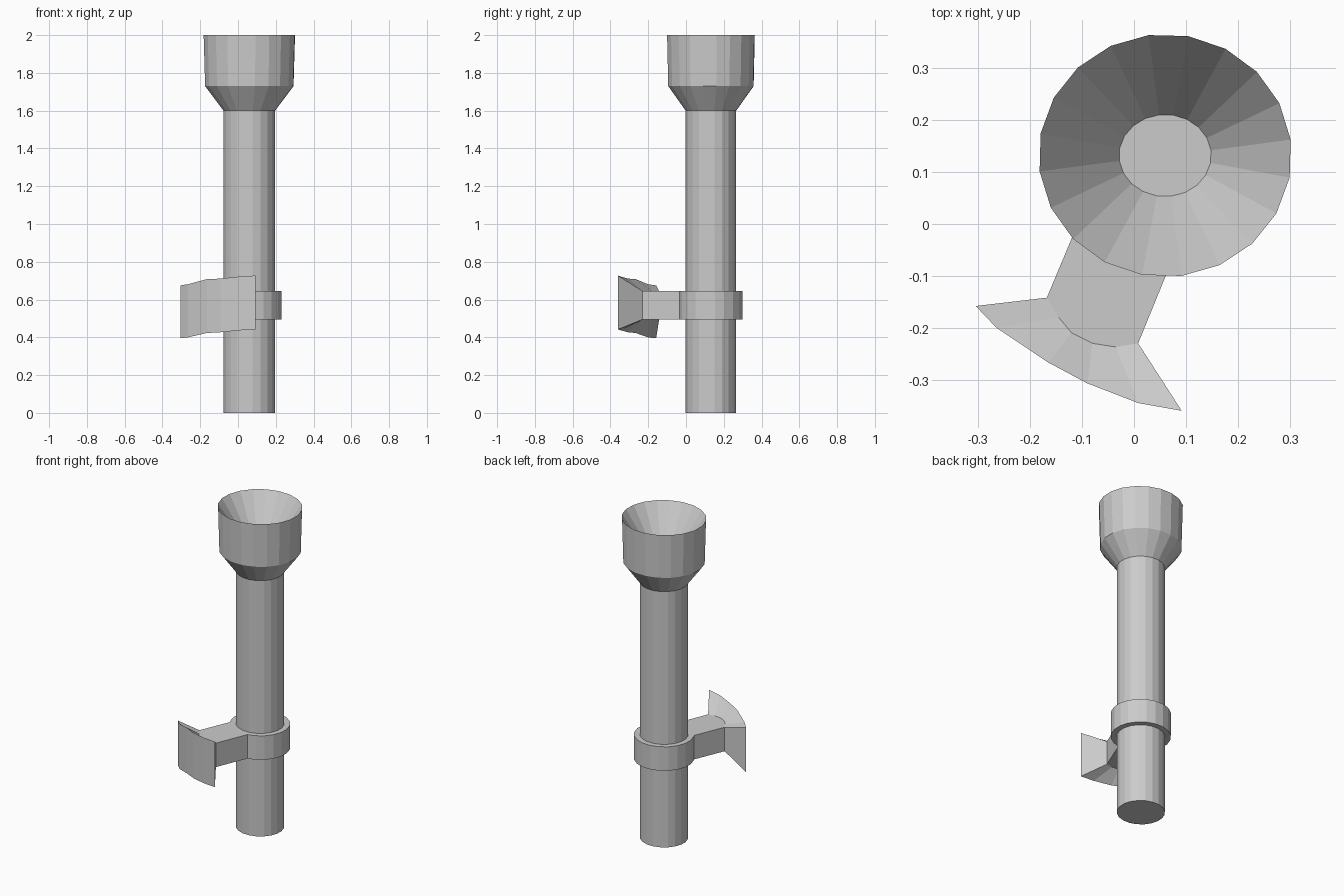
import bpy, bmesh, math

if "Cube" in bpy.data.objects:
    bpy.data.objects.remove(bpy.data.objects["Cube"])

CX, CY, SIDES, PHASE = 0.06, 0.132, 20, math.radians(7.5)


def finish(bm, name):
    bmesh.ops.recalc_face_normals(bm, faces=bm.faces)
    me = bpy.data.meshes.new(name)
    bm.to_mesh(me)
    bm.free()
    ob = bpy.data.objects.new(name, me)
    bpy.context.collection.objects.link(ob)
    return ob


def lathe(name, profile, closed=False):
    """Sweep (rx, ry, z) rings around the pole axis; cap ends unless closed."""
    bm = bmesh.new()
    rings = []
    for rx, ry, z in profile:
        rings.append([bm.verts.new((CX + rx * math.cos(PHASE + math.tau * i / SIDES),
                                    CY + ry * math.sin(PHASE + math.tau * i / SIDES), z))
                      for i in range(SIDES)])
    pairs = list(zip(rings, rings[1:]))
    if closed:
        pairs.append((rings[-1], rings[0]))
    else:
        bm.faces.new(rings[0])
        bm.faces.new(rings[-1])
    for a, b in pairs:
        for i in range(SIDES):
            j = (i + 1) % SIDES
            bm.faces.new((a[i], a[j], b[j], b[i]))
    return finish(bm, name)


# Pole with flared cup and funnel-shaped inside
lathe("pole_and_cup", [(0.138, 0.135, 0), (0.138, 0.135, 1.6), (0.236, 0.228, 1.73),
                       (0.244, 0.234, 2.0), (0.089, 0.079, 1.77)])

# Collar around the pole
Z0, Z1 = 0.495, 0.645
lathe("collar", [(0.172, 0.169, Z0), (0.172, 0.169, Z1),
                 (0.139, 0.136, Z1), (0.139, 0.136, Z0)], closed=True)

# Arm ending in a flared, curved pad
inner = [(-0.168, -0.142), (-0.145, -0.18), (-0.12, -0.21),
         (-0.08, -0.23), (-0.035, -0.237), (0.008, -0.23)]
outer = [(-0.305, -0.158, 0.395, 0.675), (-0.265, -0.2, 0.4, 0.681),
         (-0.165, -0.267, 0.423, 0.708), (-0.09, -0.307, 0.427, 0.711),
         (0.008, -0.345, 0.437, 0.722), (0.092, -0.36, 0.442, 0.727)]
arc = [(CX + 0.168 * math.cos(math.radians(a)), CY + 0.166 * math.sin(math.radians(a)))
       for a in (280, 262, 244, 226, 209)]
bm = bmesh.new()
lo = [bm.verts.new((x, y, Z0)) for x, y in inner]
hi = [bm.verts.new((x, y, Z1)) for x, y in inner]
olo = [bm.verts.new((x, y, a)) for x, y, a, b in outer]
ohi = [bm.verts.new((x, y, b)) for x, y, a, b in outer]
alo = [bm.verts.new((x, y, Z0)) for x, y in arc]
ahi = [bm.verts.new((x, y, Z1)) for x, y in arc]
bm.faces.new(hi + ahi)
bm.faces.new(lo + alo)
for i in range(5):
    bm.faces.new((hi[i], hi[i + 1], ohi[i + 1], ohi[i]))
    bm.faces.new((ohi[i], ohi[i + 1], olo[i + 1], olo[i]))
    bm.faces.new((olo[i], olo[i + 1], lo[i + 1], lo[i]))
for i in (0, -1):
    bm.faces.new((hi[i], ohi[i], olo[i], lo[i]))
bm.faces.new((hi[-1], ahi[0], alo[0], lo[-1]))
bm.faces.new((hi[0], ahi[-1], alo[-1], lo[0]))
for i in range(len(arc) - 1):
    bm.faces.new((ahi[i], ahi[i + 1], alo[i + 1], alo[i]))
finish(bm, "arm_and_pad")
